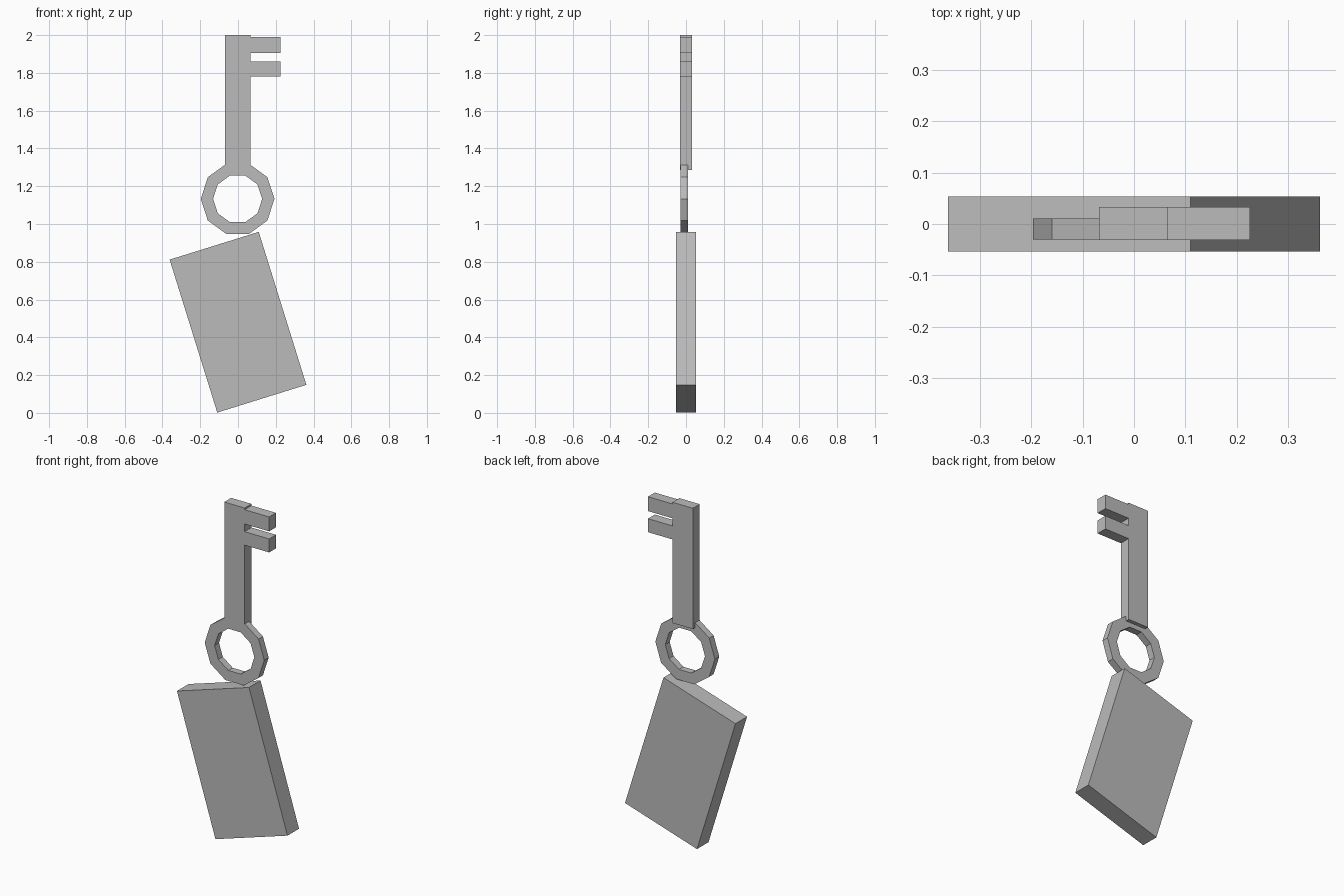
import bpy, bmesh, math
from mathutils import Matrix

cube = bpy.data.objects.get("Cube")
if cube:
    bpy.data.objects.remove(cube, do_unlink=True)

grey = bpy.data.materials.new("plain grey")
grey.use_nodes = True
tone = (0.5, 0.5, 0.5, 1)
grey.diffuse_color = tone
grey.node_tree.nodes["Principled BSDF"].inputs["Base Color"].default_value = tone


def finish(name, bm):
    bmesh.ops.recalc_face_normals(bm, faces=bm.faces)
    mesh = bpy.data.meshes.new(name)
    bm.to_mesh(mesh)
    bm.free()
    mesh.materials.append(grey)
    obj = bpy.data.objects.new(name, mesh)
    bpy.context.collection.objects.link(obj)
    return obj


def box(name, x, y, z, tilt=0):
    """Box from (min, max) ranges, tilted about the y axis."""
    bm = bmesh.new()
    bmesh.ops.create_cube(bm, size=1)
    size = [r[1] - r[0] for r in (x, y, z)]
    bmesh.ops.transform(bm, matrix=Matrix.Diagonal((*size, 1)), verts=bm.verts)
    obj = finish(name, bm)
    obj.location = [(r[0] + r[1]) / 2 for r in (x, y, z)]
    obj.rotation_euler.y = tilt
    return obj


def ring(name, centre_x, centre_z, inner, outer, y, sides):
    """Flat-sided ring swept from a rectangular section."""
    bm = bmesh.new()
    section = [(inner, y[0]), (outer, y[0]), (outer, y[1]), (inner, y[1])]
    loops = []
    for i in range(sides):
        a = math.tau * i / sides
        loops.append([bm.verts.new((centre_x + r * math.cos(a), d,
                                    centre_z + r * math.sin(a)))
                      for r, d in section])
    for i, loop in enumerate(loops):
        following = loops[(i + 1) % sides]
        for j in range(4):
            k = (j + 1) % 4
            bm.faces.new((loop[j], loop[k], following[k], following[j]))
    return finish(name, bm)


# Hanging tag, tilted to one side
box("tag", (-0.247, 0.247), (-0.054, 0.054), (0.056, 0.904), math.radians(-17.3))

# Ten-sided bow of the key
ring("key_bow", -0.002, 1.133, 0.13, 0.195, (-0.03, 0.011), 10)

# Shank and its two teeth
depth = (-0.031, 0.033)
box("key_shank", (-0.068, 0.065), depth, (1.285, 2.0))
for name, z in (("upper_tooth", (1.905, 1.99)), ("lower_tooth", (1.78, 1.86))):
    box(name, (0.06, 0.226), depth, z)
